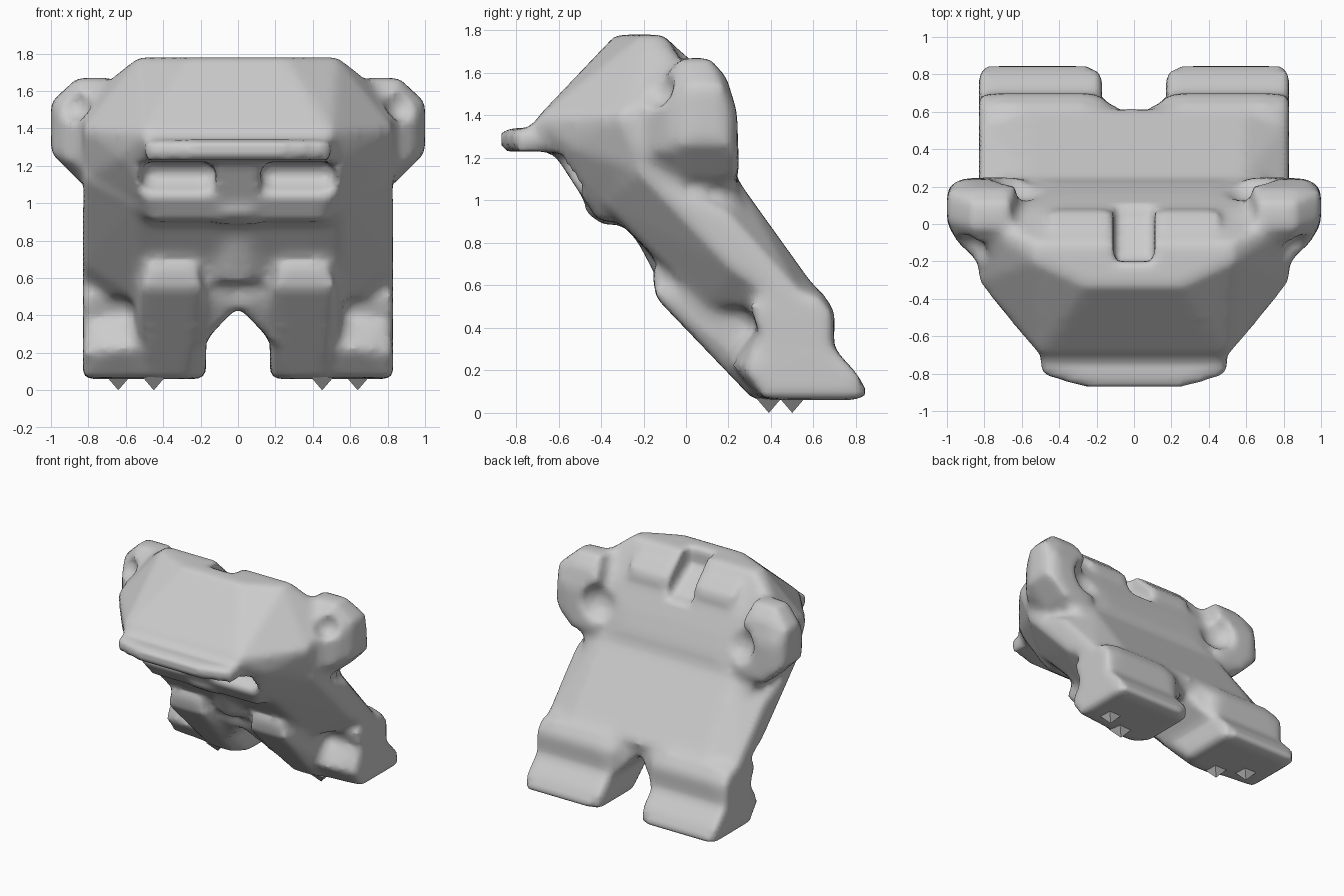
import bpy, bmesh
from mathutils import Vector


def add_hull(bm, pts):
    """Convex block through the given corner points."""
    part = bmesh.new()
    for p in pts:
        part.verts.new(p)
    bmesh.ops.convex_hull(part, input=part.verts[:])
    loose = [v for v in part.verts if not v.link_faces]
    bmesh.ops.delete(part, geom=loose, context='VERTS')
    bmesh.ops.recalc_face_normals(part, faces=part.faces[:])
    me = bpy.data.meshes.new("tmp")
    part.to_mesh(me)
    part.free()
    bm.from_mesh(me)
    bpy.data.meshes.remove(me)


def flip(pts):
    return [(-x, y, z) for x, y, z in pts]


def centred(bm, pts):
    add_hull(bm, pts + flip(pts))


def paired(bm, pts):
    add_hull(bm, pts)
    add_hull(bm, flip(pts))


def prism(x0, x1, profile):
    return [(x, y, z) for x in (x0, x1) for y, z in profile]


def make(name, bm):
    me = bpy.data.meshes.new(name)
    bm.to_mesh(me)
    bm.free()
    ob = bpy.data.objects.new(name, me)
    bpy.context.collection.objects.link(ob)
    return ob


solid = bmesh.new()

# Leaning torso, narrow at the front, chamfered at the back
centred(solid, [(.55, -.40, .99), (.55, .09, .5), (.15, .10, .47), (.05, .58, .45),
                (.83, -.22, 1.14), (.83, .22, .68), (.83, .48, .5),
                (.83, .56, .53), (.6, .62, .57), (.58, .27, .95), (.83, .2, .93),
                (.58, .24, 1.1)])

# Legs: protruding front slab, outer block and toe
paired(solid, [(.19, -.14, .54), (.52, -.14, .54), (.22, -.16, .66), (.48, -.16, .66),
               (.25, -.12, .73), (.46, -.12, .73),
               (.27, .32, .06), (.46, .32, .06), (.17, .42, .06), (.55, .5, .06),
               (.17, .22, .24), (.17, .3, .6), (.58, .3, .6)])
paired(solid, prism(.17, .83, [(.46, .06), (.69, .06), (.69, .46), (.63, .54),
                               (.40, .60), (.3, .5)])
       + prism(.27, .7, [(.70, .48), (.63, .58)]))
paired(solid, prism(.17, .83, [(.45, .06), (.80, .06), (.80, .19), (.69, .31), (.45, .31)])
       + prism(.27, .77, [(.86, .09)]))

# Flared front of the feet
paired(solid, [(.45, .21, .22), (.65, .22, .22), (.45, .34, .06), (.83, .38, .06),
               (.83, .28, .2), (.8, .34, .36), (.5, .28, .36),
               (.83, .6, .1), (.83, .55, .36), (.5, .6, .2)])

# Hip wedges rounding the arch between the legs
paired(solid, [(.05, .02, .44), (.0, .02, .45), (.0, .0, .55), (.2, -.04, .55), (.2, .16, .24),
               (.0, .08, .62), (.2, .08, .62),
               (.05, .58, .40), (.0, .58, .46), (.05, .58, .58), (.2, .68, .24), (.2, .67, .48),
               (.28, .3, .4)])

# Head with tilted flat top running down into the visor
centred(solid, [(.5, -.71, 1.38), (.5, -.64, 1.25), (.5, -.51, 1.05), (.45, -.41, .9),
                (.45, -.33, .9), (.25, -.33, 1.78), (.53, -.2, 1.78), (.53, -.1, 1.78),
                (.64, -.12, 1.67), (.62, -.55, 1.25), (.83, -.31, 1.4), (.83, -.18, 1.12),
                (.83, .0, 1.55), (.75, .08, 1.5), (.4, .09, 1.5), (.83, .15, 1.1),
                (.7, .26, 1.0), (.4, .16, 1.35), (.4, .22, 1.2)])

# Ears
paired(solid, [(1, .02, 1.54), (1, .17, 1.54), (1, .0, 1.27), (1, .19, 1.27),
               (.94, -.1, 1.47), (.94, -.1, 1.24), (.93, .24, 1.42), (.93, .24, 1.2),
               (.86, -.02, 1.67), (.86, .11, 1.67), (.66, -.02, 1.67), (.66, .11, 1.67),
               (.66, .19, 1.58), (.86, .19, 1.58), (.6, .24, 1.4), (.6, .25, 1.14),
               (.83, -.2, 1.2), (.83, -.2, 1.48), (.83, .25, 1.1), (.83, 0, 1.1)])

# Blocks on either side of the slot at the back of the head
paired(solid, prism(.12, .45, [(-.12, 1.78), (.0, 1.68), (.08, 1.6), (.08, 1.45), (-.1, 1.4)]))

# Visor
centred(solid, prism(0, .5, [(-.78, 1.34), (-.8, 1.31), (-.8, 1.25), (-.78, 1.23), (-.5, 1.23),
                             (-.5, 1.34)])
        + prism(0, .27, [(-.87, 1.32), (-.87, 1.24), (-.84, 1.23), (-.84, 1.34)]))

# Nose and chest strip
centred(solid, [(.08, -.48, .95), (.06, -.46, 1.04), (.1, -.38, .88), (.08, -.3, 1.1),
                (.1, -.25, .9)])
centred(solid, prism(0, .05, [(-.24, .83), (-.14, .7), (-.11, .58)])
        + prism(0, .16, [(-.05, .58), (.1, .58), (-.16, .85), (0, .85)]))

# Cutters: slot, eye hollows, dents behind and beside the ears
cut = bmesh.new()
centred(cut, prism(0, .11, [(-.2, 1.9), (-.2, 1.64), (.02, 1.49), (.3, 1.42), (.3, 1.9)]))
paired(cut, prism(.12, .5, [(-.72, 1.22), (-.62, .99), (-.54, 1.02), (-.40, 1.13), (-.44, 1.22)])
       + prism(.12, .54, [(-.62, 1.2), (-.56, 1.05)]))
for s in (-1, 1):
    for loc, r in (((.60, .27, 1.36), .16), ((.88, -.15, 1.53), .10)):
        ret = bmesh.ops.create_icosphere(cut, subdivisions=2, radius=r)
        bmesh.ops.translate(cut, verts=ret['verts'],
                            vec=Vector((s * loc[0], loc[1], loc[2])))

cutter = make("hollow_cutter", cut)
cutter.hide_render = True
raw = make("raw_blocks", solid)

# Fuse the blocks, carve the hollows and soften the edges
for step in ("fuse", "carve", "refuse", "soften"):
    if step in ("fuse", "refuse"):
        m = raw.modifiers.new(step, 'REMESH')
        m.mode = 'VOXEL'
        m.voxel_size = .028
    elif step == "carve":
        m = raw.modifiers.new(step, 'BOOLEAN')
        m.operation = 'DIFFERENCE'
        m.object = cutter
    else:
        m = raw.modifiers.new(step, 'SMOOTH')
        m.factor, m.iterations = .5, 2
dg = bpy.context.evaluated_depsgraph_get()
mesh = bpy.data.meshes.new_from_object(raw.evaluated_get(dg))
body = bpy.data.objects.new("leaning_body", mesh)
bpy.context.collection.objects.link(body)
for ob in (raw, cutter):
    bpy.data.objects.remove(ob)
for p in mesh.polygons:
    p.use_smooth = True

# Pointed pegs under the feet
bm = bmesh.new()
for s in (-1, 1):
    for x, y in ((.45, .39), (.64, .50)):
        add_hull(bm, [(s * x, y, 0)] + [(s * x + i * .06, y + j * .06, .07)
                                        for i in (-1, 1) for j in (-1, 1)])
make("foot_pegs", bm)
